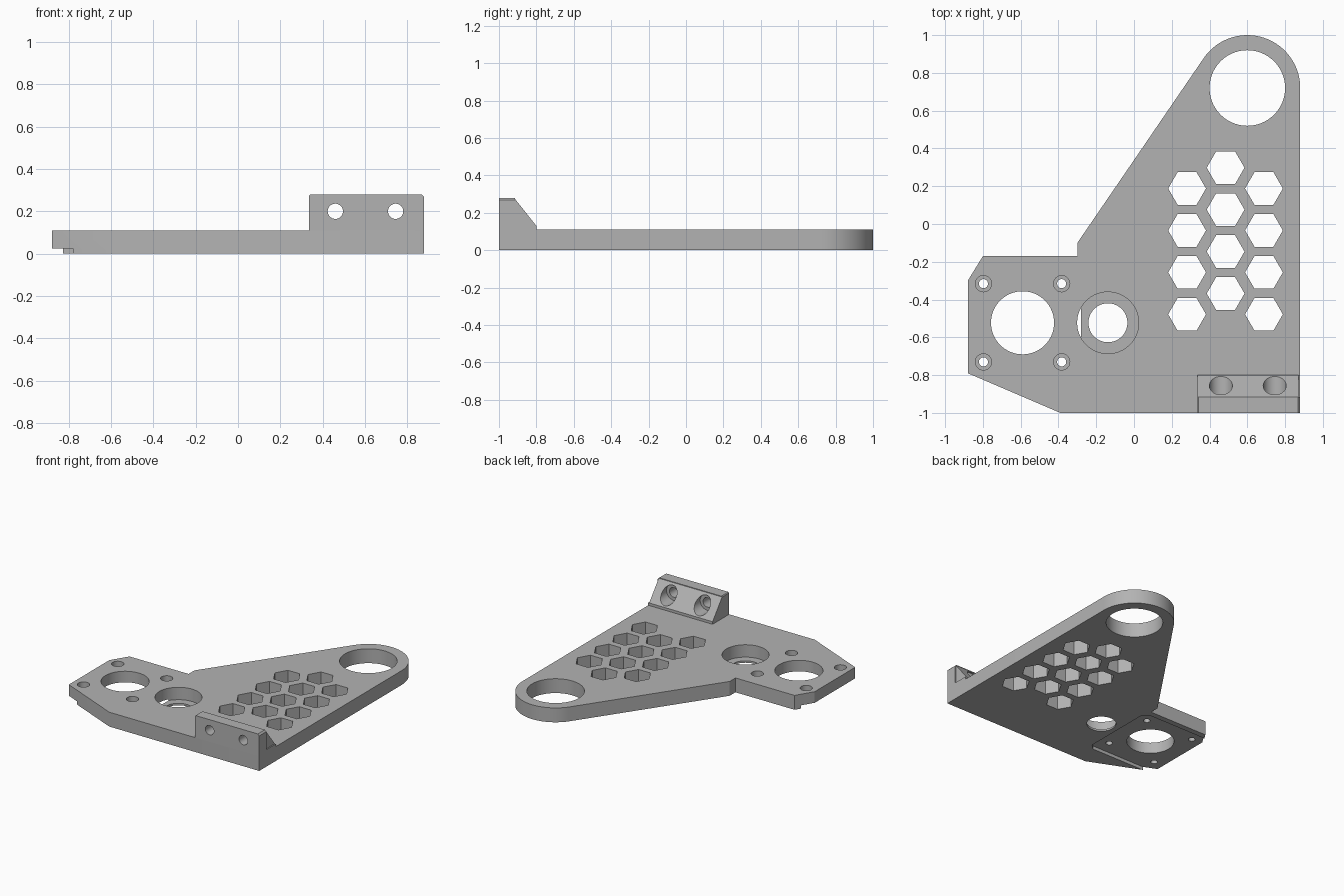
import bpy
import bmesh
from math import cos, sin, pi, radians
from mathutils import Vector

cube = bpy.data.objects.get("Cube")
if cube:
    bpy.data.objects.remove(cube)

grey = bpy.data.materials.new("plain grey")
grey.use_nodes = True
grey.diffuse_color = (0.45, 0.45, 0.45, 1)
grey.node_tree.nodes["Principled BSDF"].inputs["Base Color"].default_value = (0.45, 0.45, 0.45, 1)


def prism(name, points, low, high, axis="z"):
    """Extrude a 2D profile along one axis."""
    place = {"x": lambda a, b, h: (h, a, b),
             "y": lambda a, b, h: (a, h, b),
             "z": lambda a, b, h: (a, b, h)}[axis]
    bm = bmesh.new()
    bottom = [bm.verts.new(place(a, b, low)) for a, b in points]
    top = [bm.verts.new(place(a, b, high)) for a, b in points]
    bm.faces.new(bottom)
    bm.faces.new(top)
    for i in range(len(points)):
        j = (i + 1) % len(points)
        bm.faces.new((bottom[i], bottom[j], top[j], top[i]))
    bmesh.ops.recalc_face_normals(bm, faces=bm.faces[:])
    mesh = bpy.data.meshes.new(name)
    bm.to_mesh(mesh)
    bm.free()
    mesh.materials.append(grey)
    obj = bpy.data.objects.new(name, mesh)
    bpy.context.collection.objects.link(obj)
    return obj


def ring(x, y, radius, sides=64):
    return [(x + radius * cos(2 * pi * i / sides),
             y + radius * sin(2 * pi * i / sides)) for i in range(sides)]


def cut(target, points, low, high, axis="z"):
    """Subtract a prism from the target and discard the cutter."""
    cutter = prism("cutter", points, low, high, axis)
    cutter.hide_render = True
    mod = target.modifiers.new("cut", "BOOLEAN")
    mod.operation = "DIFFERENCE"
    mod.solver = "EXACT"
    mod.object = cutter
    bpy.context.view_layer.objects.active = target
    bpy.ops.object.modifier_apply(modifier=mod.name)
    bpy.data.objects.remove(cutter)


# Base plate with a rounded arm end
THICK = 0.11
arm = Vector((0.60, 0.72))
tip = [(arm.x + 0.28 * cos(radians(a)), arm.y + 0.28 * sin(radians(a)))
       for a in range(0, 147, 4)]
outline = [(-0.88, -0.79), (-0.39, -1), (0.88, -1), *tip,
           (-0.30, -0.10), (-0.30, -0.17), (-0.80, -0.17), (-0.88, -0.30)]
plate = prism("base_plate", outline, 0, THICK)

# Arm hole and motor hole
motor = Vector((-0.59, -0.523))
cut(plate, ring(arm.x, arm.y, 0.20, 96), -0.1, 0.3)
cut(plate, ring(motor.x, motor.y, 0.167), -0.1, 0.3)

# Shallow motor pocket on the underside, open on the left
e, c = 0.31, 0.04
cut(plate, [(-1, motor.y - e), (motor.x + e - c, motor.y - e),
            (motor.x + e, motor.y - e + c), (motor.x + e, motor.y + e - c),
            (motor.x + e - c, motor.y + e), (-1, motor.y + e)], -0.1, 0.025)

# Bearing seat with a thin floor
cut(plate, ring(-0.138, motor.y, 0.163), 0.015, 0.3)
cut(plate, ring(-0.138, motor.y, 0.103), -0.1, 0.3)

# Countersunk motor screw holes
for sx in (-1, 1):
    for sy in (-1, 1):
        x, y = motor.x + sx * 0.207, motor.y + sy * 0.207
        cut(plate, ring(x, y, 0.043, 32), 0.07, 0.3)
        cut(plate, ring(x, y, 0.024, 32), -0.1, 0.3)

# Honeycomb openings
for x, start in ((0.281, 0.188), (0.485, 0.298), (0.688, 0.188)):
    for row in range(4):
        cut(plate, ring(x, start - row * 0.222, 0.1, 6), -0.1, 0.3)

# Mounting bracket: upright wall, low ledge and sloped brace
L, R, b = 0.335, 0.88, 0.012
wall = prism("bracket_wall", [(L, THICK), (R, THICK), (R, 0.28 - b), (R - b, 0.28),
                              (L + b / 2, 0.28), (L, 0.28 - b / 2)], -1, -0.915, "y")
ledge = prism("bracket_ledge", [(-0.915, THICK), (-0.80, THICK), (-0.80, 0.13),
                                (-0.915, 0.13)], L, R, "x")
brace = prism("bracket_brace", [(-0.915, 0.13), (-0.80, 0.13), (-0.915, 0.275)],
              L, 0.872, "x")

# Bracket bolt holes, wider on the sloped side
for x in (0.46, 0.745):
    cut(wall, ring(x, 0.20, 0.036, 48), -1.1, -0.8, "y")
    cut(brace, ring(x, 0.20, 0.061, 48), -1.0, -0.7, "y")

# Smooth round walls, keep crisp edges
bpy.ops.object.select_all(action="DESELECT")
for obj in (plate, wall, ledge, brace):
    obj.select_set(True)
bpy.context.view_layer.objects.active = plate
bpy.ops.object.shade_smooth_by_angle(angle=radians(30))
